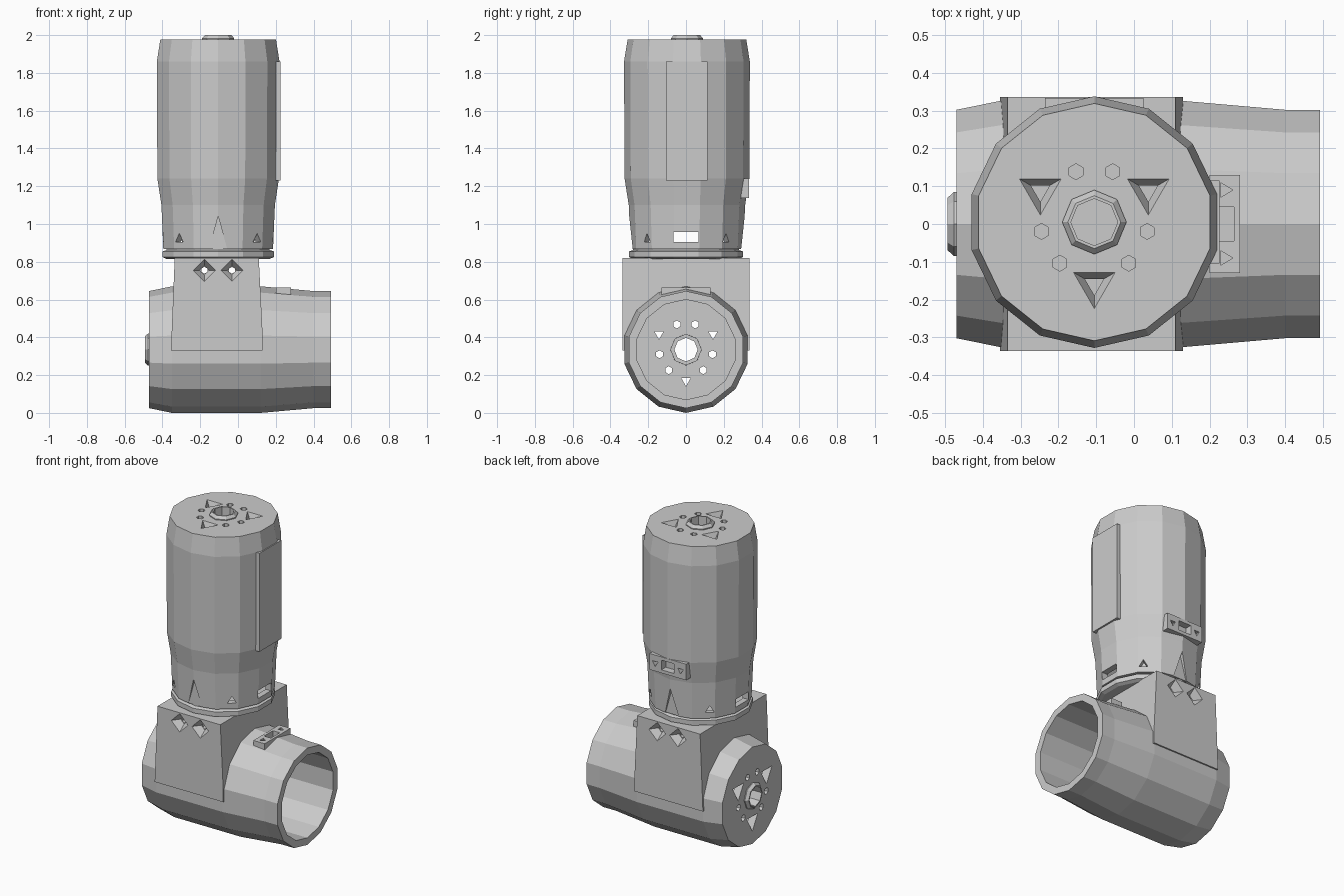
import bpy, bmesh, math
from mathutils import Matrix, Vector

if "Cube" in bpy.data.objects:
    bpy.data.objects.remove(bpy.data.objects["Cube"])

T, R = Matrix.Translation, Matrix.Rotation
SIDES = 14
AX = -0.105                                   # x of the upright axis

# Frames: local +z points out of the end cap, local +y towards the connector
UP = T((AX, 0.005, 1.977))
SIDE = T((-0.47, 0, 0.335)) @ Matrix(((0, 0, -1, 0), (-1, 0, 0, 0), (0, 1, 0, 0), (0, 0, 0, 1)))


def finish(name, bm, m=Matrix()):
    bm.transform(m)
    bmesh.ops.recalc_face_normals(bm, faces=bm.faces)
    me = bpy.data.meshes.new(name)
    bm.to_mesh(me)
    bm.free()
    ob = bpy.data.objects.new(name, me)
    bpy.context.collection.objects.link(ob)
    return ob


def lathe(name, profile, m, sides=SIDES, ring=False):
    """Turn (radius, z) points round z; ring joins last point to first, else ends are capped."""
    bm = bmesh.new()
    rows = [[bm.verts.new((r * math.sin(a), r * math.cos(a), z))
             for a in (i * math.tau / sides for i in range(sides))] for r, z in profile]
    pairs = list(zip(rows, rows[1:])) + ([(rows[-1], rows[0])] if ring else [])
    for a, b in pairs:
        for i in range(sides):
            j = (i + 1) % sides
            bm.faces.new((a[i], a[j], b[j], b[i]))
    if not ring:
        bm.faces.new(rows[0])
        bm.faces.new(rows[-1])
    return finish(name, bm, m)


def prism(sides, r1, r2, z1, z2, m, name="cutter"):
    return lathe(name, [(r1, z1), (r2, z2)], m, sides)


def box(lo, hi, m=Matrix(), name="cutter"):
    bm = bmesh.new()
    bmesh.ops.create_cube(bm, size=1)
    lo, hi = Vector(lo), Vector(hi)
    for v in bm.verts:
        v.co = [(l + h) / 2 + c * (h - l) for l, h, c in zip(lo, hi, v.co)]
    return finish(name, bm, m)


def extrude_y(name, pts, y1, y2):
    bm = bmesh.new()
    f = bm.faces.new([bm.verts.new((x, y1, z)) for x, z in pts])
    g = bmesh.ops.extrude_face_region(bm, geom=[f])["geom"]
    bmesh.ops.translate(bm, vec=(0, y2 - y1, 0), verts=[v for v in g if isinstance(v, bmesh.types.BMVert)])
    return finish(name, bm)


def combine(ob, others, op="DIFFERENCE"):
    for o in others:
        o.hide_render = True
        md = ob.modifiers.new("bool", "BOOLEAN")
        md.operation, md.solver, md.object = op, "EXACT", o
        with bpy.context.temp_override(object=ob, active_object=ob, selected_objects=[ob]):
            bpy.ops.object.modifier_apply(modifier=md.name)
        bpy.data.objects.remove(o)


def cap_cutters(m):
    """Hub hole, three triangular pockets and six screw holes."""
    cuts = [prism(8, 0.075, 0.075, -0.1, 0.05, m)]
    for a in (-90, 30, 150):
        cuts.append(prism(3, 0.02, 0.068, -0.05, 0.005,
                          m @ R(math.radians(a - 90), 4, "Z") @ T((0, 0.165, 0))))
        for d in (-20, 20):
            b = math.radians(a + 60 + d)
            cuts.append(prism(6, 0.021, 0.021, -0.06, 0.05,
                              m @ T((0.142 * math.cos(b), 0.142 * math.sin(b), 0))))
    return cuts


def hub(name, m):
    lathe(name, [(0.083, -0.05), (0.085, 0.006), (0.07, 0.023), (0.062, 0.023), (0.062, -0.05)],
          m, 8, ring=True)


def connector(m, z1, z2, top):
    """Raised socket block plus the cutters for its openings."""
    w = z2 - z1
    zc = (z1 + z2) / 2
    block = box((-0.13, 0.27, z1), (0.13, top, z2), m)
    cuts = [box((-0.045, 0.285, z1 + w * 0.2), (0.045, 0.4, z2 - w * 0.2), m)]
    for x in (-0.09, 0.09):
        cuts.append(prism(3, 0.022, 0.022, 0, 0.12, m @ T((x, 0.285, zc)) @ R(-math.pi / 2, 4, "X")))
    return block, cuts


# Horizontal housing: tube, square neck and connector in one shell
housing = lathe("horizontal_housing", [(0.31, 0), (0.335, -0.12), (0.335, -0.59), (0.31, -0.87), (0.31, -0.962)], SIDE)
neck = extrude_y("neck", [(-0.335, 0.82), (0.11, 0.82), (0.13, 0.42), (0.13, 0.33), (-0.355, 0.33)], -0.336, 0.336)
block, socket_cuts = connector(SIDE, -0.75, -0.67, 0.33)
combine(housing, [neck, block], "UNION")
cuts = [prism(SIDES, 0.265, 0.265, -1.1, -0.04, SIDE),
        prism(SIDES, 0.2, 0.2, 0.33, 0.9, T((AX, 0, 0)))]
# Diamond screw pockets on front and back of the neck
for x in (AX - 0.073, AX + 0.073):
    for s in (-1, 1):
        cuts.append(prism(4, 0.025, 0.062, 0.29, 0.34, T((x, 0, 0.755)) @ R(-s * math.pi / 2, 4, "X")))
    cuts.append(prism(6, 0.018, 0.018, -0.5, 0.5, T((x, 0, 0.755)) @ R(math.pi / 2, 4, "X")))
combine(housing, cuts + socket_cuts + cap_cutters(SIDE))
hub("horizontal_hub", SIDE)

# Turning flange between the neck and the upright body
lathe("joint_flange", [(0.28, 0.815), (0.302, 0.825), (0.302, 0.855), (0.28, 0.862), (0.28, 0.872)], T((AX, 0, 0)))

# Upright body with side panel and connector
low = 0.868 - 1.977
body = lathe("upright_body", [(0.298, low), (0.308, -0.877), (0.33, -0.737), (0.333, -0.117), (0.314, 0)], UP)
panel = box((0.2, -0.11, -0.747), (0.331, 0.11, -0.117), UP)
block, socket_cuts = connector(UP, -0.84, -0.737, 0.329)
combine(body, [panel, block], "UNION")
cuts = [prism(SIDES, 0.262, 0.262, low - 0.1, -0.04, UP),
        box((-0.6, -0.065, 0.905), (0.6, 0.065, 0.957))]
# Small triangular vents on the diagonals, tall notches front and back
for k in range(4):
    turn = T((AX, 0, 0.92)) @ R(math.radians(45 + 90 * k), 4, "Z")
    cuts.append(prism(3, 0.03, 0.03, 0.2, 0.4, turn @ R(-math.pi / 2, 4, "X") @ R(math.pi, 4, "Z")))
for y1, y2 in ((-0.4, -0.282), (0.287, 0.4)):
    cuts.append(extrude_y("notch", [(AX - 0.05, 0.86), (AX + 0.05, 0.86), (AX, 1.04)], y1, y2))
combine(body, cuts + socket_cuts + cap_cutters(UP))
hub("upright_hub", UP)
